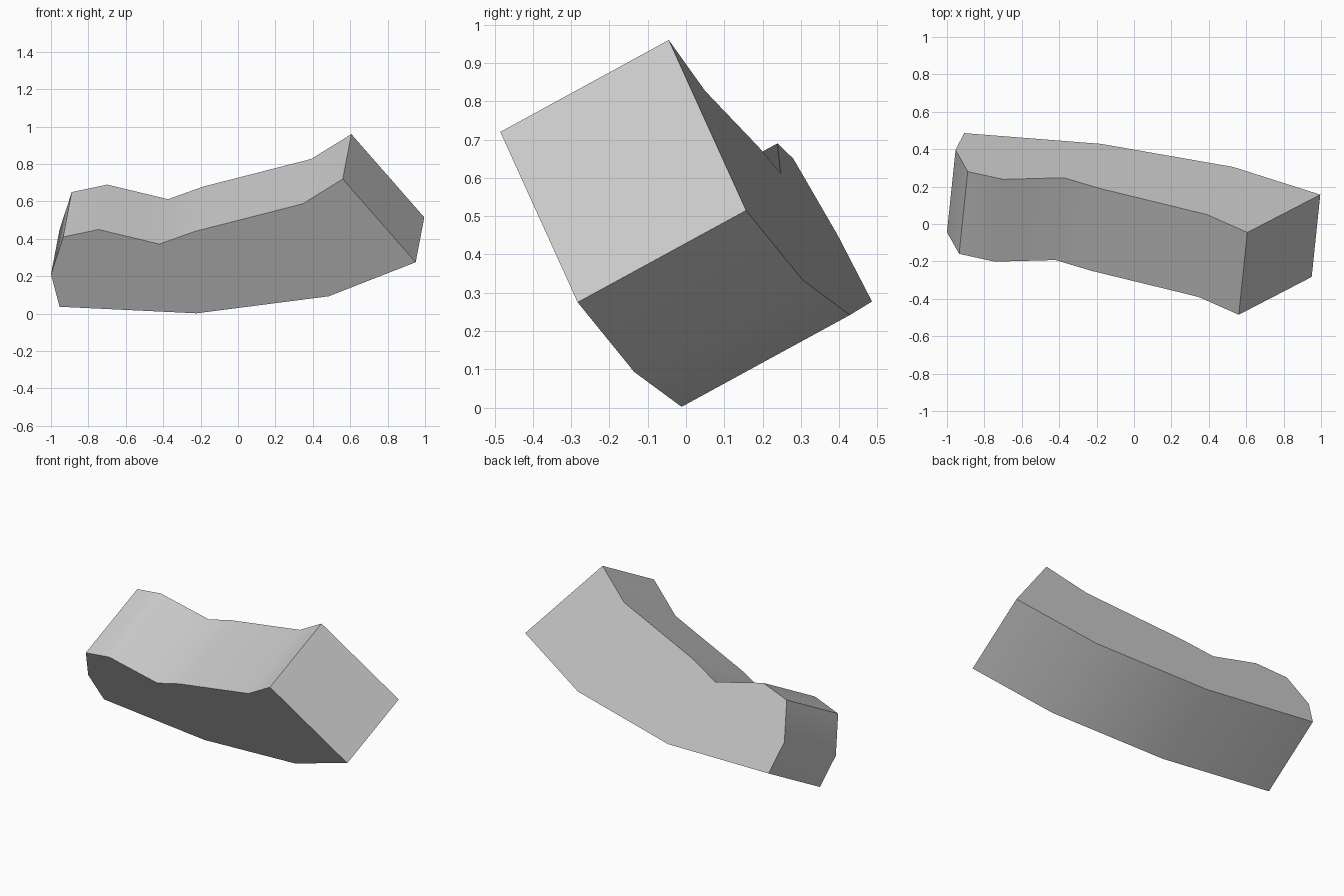
import bpy, bmesh, math
from mathutils import Vector

cube = bpy.data.objects.get("Cube")
if cube:
    bpy.data.objects.remove(cube, do_unlink=True)

# Plain grey material
grey = bpy.data.materials.new("light_grey")
grey.use_nodes = True
colour = (0.6, 0.6, 0.6, 1)
grey.diffuse_color = colour
grey.node_tree.nodes["Principled BSDF"].inputs["Base Color"].default_value = colour

# Front cap outline (x, z); the cap lies in a plane square to the extrusion
outline = [(0.95, 0.275), (0.56, 0.72), (0.345, 0.587), (-0.23, 0.44),
           (-0.42, 0.372), (-0.745, 0.45), (-0.935, 0.41), (-1.0, 0.21),
           (-0.954, 0.037), (-0.222, 0.002), (0.485, 0.093)]
depth = Vector((0.046, 0.44, 0.24))
anchor = Vector((0.56, -0.485, 0.72))


def on_cap(x, z):
    y = anchor.y - (depth.x * (x - anchor.x) + depth.z * (z - anchor.z)) / depth.y
    return Vector((x, y, z))


# Bent bar: tilted cap extruded to the back
bm = bmesh.new()
cap = bm.faces.new([bm.verts.new(on_cap(x, z)) for x, z in outline])
extruded = bmesh.ops.extrude_face_region(bm, geom=[cap], use_keep_orig=True)
moved = [v for v in extruded["geom"] if isinstance(v, bmesh.types.BMVert)]
bmesh.ops.translate(bm, verts=moved, vec=depth)
bmesh.ops.recalc_face_normals(bm, faces=bm.faces)
mesh = bpy.data.meshes.new("bent_bar")
bm.to_mesh(mesh)
bm.free()
mesh.materials.append(grey)
bar = bpy.data.objects.new("bent_bar", mesh)
bpy.context.collection.objects.link(bar)

# Smooth along the bends, sharp at the ends and caps
bpy.ops.object.select_all(action='DESELECT')
bar.select_set(True)
bpy.context.view_layer.objects.active = bar
bpy.ops.object.shade_smooth_by_angle(angle=math.radians(45))
